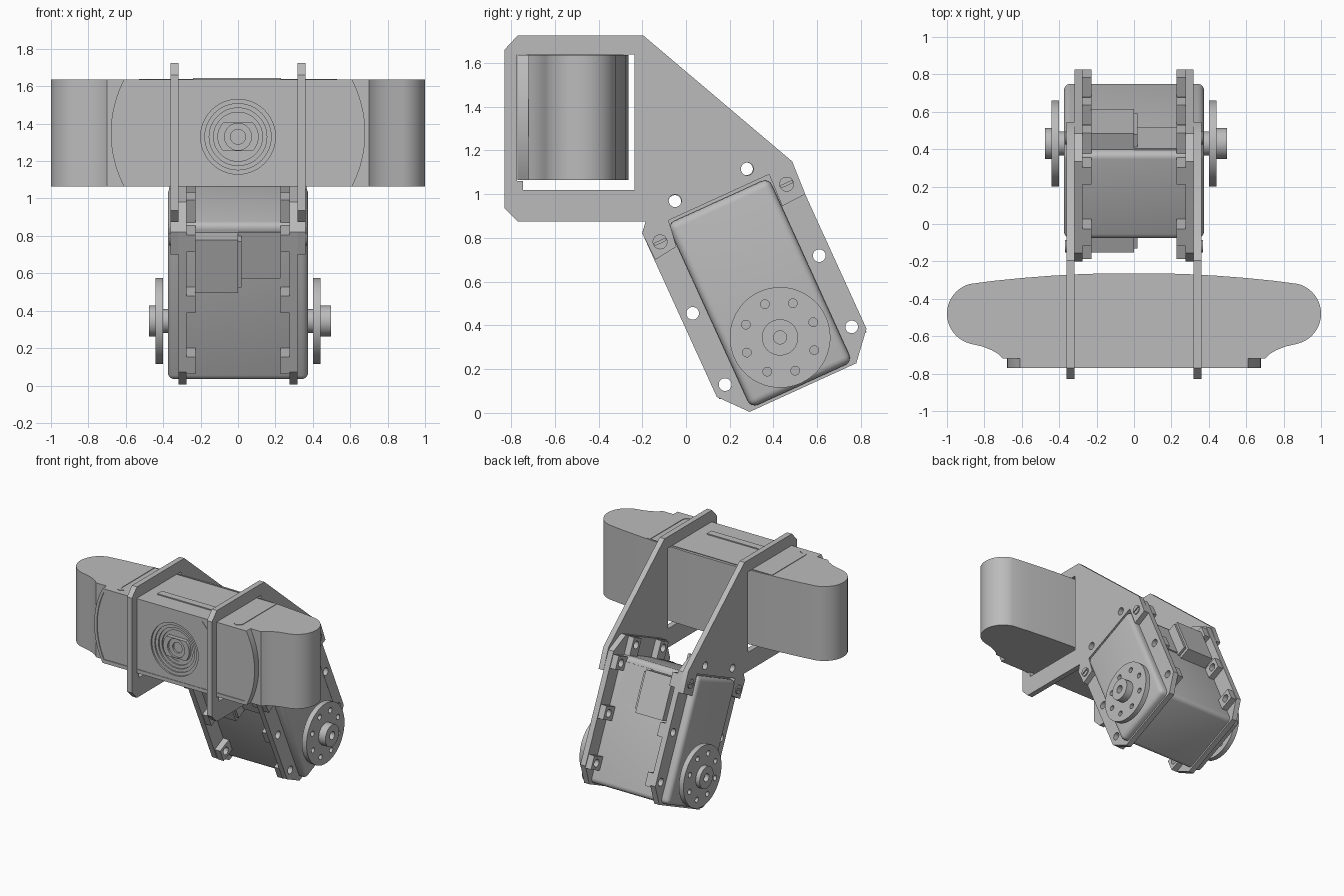
import bpy, bmesh, math
from mathutils import Matrix

cube = bpy.data.objects.get("Cube")
if cube:
    bpy.data.objects.remove(cube)

grey = bpy.data.materials.new("plain_grey")
grey.use_nodes = True
grey.diffuse_color = (0.5, 0.5, 0.5, 1)
grey.node_tree.nodes["Principled BSDF"].inputs["Base Color"].default_value = (0.5, 0.5, 0.5, 1)

# Drawing planes: the third axis is the extrusion direction
TOP = Matrix.Identity(4)
SIDE = Matrix(((0, 0, 1, 0), (1, 0, 0, 0), (0, 1, 0, 0), (0, 0, 0, 1)))
FRONT = Matrix(((1, 0, 0, 0), (0, 0, -1, 0), (0, 1, 0, 0), (0, 0, 0, 1)))
TILT = math.radians(24.5)
SERVO = Matrix.Translation((0, 0.43, 0.345)) @ Matrix.Rotation(TILT, 4, 'X') @ SIDE
parts = []


def plate(name, frame, outline, lo, hi, holes=(), bevel=0):
    """Extrude a closed outline with holes from lo to hi along the frame's third axis."""
    curve = bpy.data.curves.new(name, 'CURVE')
    curve.dimensions = '2D'
    curve.fill_mode = 'BOTH'
    curve.extrude = (hi - lo) / 2
    for loop in [outline, *holes]:
        spline = curve.splines.new('POLY')
        spline.points.add(len(loop) - 1)
        for point, (a, b) in zip(spline.points, loop):
            point.co = (a, b, 0, 1)
        spline.use_cyclic_u = True
    temp = bpy.data.objects.new(name + "_temp", curve)
    bpy.context.collection.objects.link(temp)
    graph = bpy.context.evaluated_depsgraph_get()
    mesh = bpy.data.meshes.new_from_object(temp.evaluated_get(graph))
    bpy.data.objects.remove(temp)
    bm = bmesh.new()
    bm.from_mesh(mesh)
    bmesh.ops.remove_doubles(bm, verts=bm.verts, dist=1e-4)
    bmesh.ops.recalc_face_normals(bm, faces=bm.faces)
    if bevel:
        bmesh.ops.dissolve_limit(bm, angle_limit=0.02, verts=bm.verts, edges=bm.edges)
        sharp = [e for e in bm.edges if e.calc_face_angle(0) > 1]
        bmesh.ops.bevel(bm, geom=sharp, offset=bevel, segments=4, profile=0.5, affect='EDGES')
    bm.transform(frame @ Matrix.Translation((0, 0, (lo + hi) / 2)))
    bm.to_mesh(mesh)
    bm.free()
    mesh.materials.clear()
    mesh.materials.append(grey)
    obj = bpy.data.objects.new(name, mesh)
    bpy.context.collection.objects.link(obj)
    parts.append(obj)
    return obj


def both(name, frame, outline, lo, hi, holes=()):
    """Place the plate on the left and on the right."""
    plate("left_" + name, frame, outline, lo, hi, holes)
    plate("right_" + name, frame, outline, -hi, -lo, holes)


def arc(cx, cy, r, start, end, n):
    angles = [math.radians(start + (end - start) * i / n) for i in range(n + 1)]
    return [(cx + r * math.cos(t), cy + r * math.sin(t)) for t in angles]


def circle(cx, cy, r, n=32):
    return arc(cx, cy, r, 0, 360, n)[:-1]


def rect(a0, b0, a1, b1):
    return [(a0, b0), (a1, b0), (a1, b1), (a0, b1)]


def mirrored(half):
    return half + [(-a, b) for a, b in reversed(half)]


# Camera housing: rounded lobes, concave front shoulders, bowed back
LENS_Z, BOTTOM, TOP_Z = 1.35, 1.065, 1.635
half = [(0.70, -0.72), (0.725, -0.695), (0.76, -0.675), (0.81, -0.655)]
half += arc(0.835, -0.48, 0.165, -75, 75, 20)
half += [(x, -0.262 - 0.055 * (x / 0.86) ** 2) for x in (0.75, 0.6, 0.45, 0.3, 0.15)]
plate("camera_housing", TOP, mirrored(half), BOTTOM, TOP_Z)


# Front bezel with bowed ends, recessed panel and stepped lens
def bowed(inset, half_height):
    r = 0.615 - inset
    a = math.degrees(math.asin(half_height / r))
    return mirrored(arc(0.065, 0, r, -a, a, 16))


def clipped(r, limit):
    a = math.degrees(math.asin(limit / r))
    return mirrored(arc(0, 0, r, -a, a, 20))


face = Matrix.Translation((0, 0, LENS_Z)) @ FRONT
hole = circle(0, -0.02, 0.2, 48)
plate("bezel_frame", face, bowed(0, 0.285), 0.68, 0.77, [bowed(0.022, 0.257)])
plate("bezel_panel", face, bowed(0.02, 0.259), 0.68, 0.764, [hole])
plate("lens_panel", face, clipped(0.345, 0.256), 0.70, 0.768, [hole])
for i in range(4):
    r = 0.2 - 0.023 * i
    plate(f"lens_step_{i + 1}", face, circle(0, -0.02, r + 0.003, 48), 0.70, 0.756 - 0.011 * i,
          [circle(0, -0.02, r - 0.023, 48)])
lens = Matrix.Translation((0, 0, LENS_Z - 0.02)) @ FRONT
plate("lens_core", lens, clipped(0.11, 0.075), 0.69, 0.75, [circle(0, 0, 0.072)])
plate("lens_dimple", lens, circle(0, 0, 0.075), 0.69, 0.735, [circle(0, 0, 0.04)])

# Top trim of the housing
outer = arc(0.49, -0.69, 0.04, -90, 0, 8) + [(0.53, -0.285)]
inner = arc(0.465, -0.675, 0.04, -90, 0, 8) + [(0.505, -0.285)]
plate("top_trim", TOP, mirrored(outer) + mirrored(inner)[::-1], TOP_Z - 0.01, TOP_Z + 0.004)
plate("top_bar", TOP, rect(-0.24, -0.635, 0.23, -0.58), TOP_Z - 0.01, TOP_Z + 0.008)

# Camera brackets: one window each, notched around the servo
bracket = [(-0.83, 1.66), (-0.77, 1.725), (-0.195, 1.725), (0.485, 1.15), (0.545, 1.0),
           (0.44, 0.945), (0.38, 1.09), (-0.08, 0.88), (-0.044, 0.76), (-0.14, 0.70),
           (-0.2, 0.82), (-0.185, 0.875), (-0.77, 0.875), (-0.83, 0.935)]
window = [(-0.745, 1.02), (-0.235, 1.02), (-0.235, 1.638), (-0.772, 1.638), (-0.772, 1.06), (-0.745, 1.06)]
both("bracket", SIDE, bracket, 0.318, 0.36,
     [window, circle(-0.05, 0.97, 0.029), circle(0.28, 1.115, 0.029)])

# Servo body
plate("servo_body", SERVO, rect(-0.255, -0.238, 0.255, 0.685), -0.375, 0.375, bevel=0.035)

# Servo flanges with mounting holes
side_holes = [(s * 0.318, v) for s in (-1, 1) for v in (-0.092, 0.266, 0.625)]
top_holes = [(s * 0.18, 0.765) for s in (-1, 1)]
flange = mirrored([(0.268, -0.252), (0.376, -0.128), (0.376, 0.695), (0.268, 0.82)])
both("flange", SERVO, flange, 0.275, 0.318,
     [circle(u, v, 0.029) for u, v in side_holes + top_holes])

# Square bosses behind the holes
for i, (u, v) in enumerate(side_holes):
    s = math.copysign(1, u)
    both(f"side_boss_{i + 1}", SERVO, rect(s * 0.25, v - 0.05, s * 0.37, v + 0.05), 0.228, 0.277,
         [circle(u, v, 0.029)])
for i, (u, v) in enumerate(top_holes):
    both(f"top_boss_{i + 1}", SERVO, rect(u - 0.05, 0.67, u + 0.05, 0.815), 0.228, 0.277,
         [circle(u, v, 0.029)])

# Slotted screws holding the brackets
for i, s in enumerate((-1, 1)):
    u, v = s * 0.318, 0.625
    both(f"screw_{i + 1}", SERVO, circle(u, v, 0.034), 0.318, 0.368,
         [rect(u - 0.028, v - 0.005, u + 0.028, v + 0.005)])

# Connector blocks and cover panels on the front and back of the servo
for side, s in (("front", -1), ("back", 1)):
    plate(side + "_connector", SERVO, rect(s * 0.24, 0.325, s * 0.35, 0.635), -0.23, 0)
    plate(side + "_connector_tab", SERVO, rect(s * 0.24, 0.35, s * 0.335, 0.62), -0.01, 0.02)
    plate(side + "_cover", SERVO, rect(s * 0.25, 0.37, s * 0.263, 0.64), 0, 0.228)

# Output horns with eight holes, hub and axle
ring = [circle(0.167 * math.cos(k * math.pi / 4), 0.167 * math.sin(k * math.pi / 4), 0.02, 16)
        for k in range(8)]
both("horn", SERVO, circle(0, 0, 0.23, 64), 0.402, 0.441, ring)
both("axle", SERVO, circle(0, 0, 0.065), 0.36, 0.41)
for name, lo, hi in (("left_hub", 0.43, 0.498), ("right_hub", -0.475, -0.43)):
    plate(name, SERVO, circle(0, 0, 0.083), lo, hi, [circle(0, 0, 0.03)])

# Smooth shading with sharp edges kept
bpy.ops.object.select_all(action='DESELECT')
for obj in parts:
    obj.select_set(True)
bpy.context.view_layer.objects.active = parts[0]
bpy.ops.object.shade_smooth_by_angle(angle=math.radians(30))
